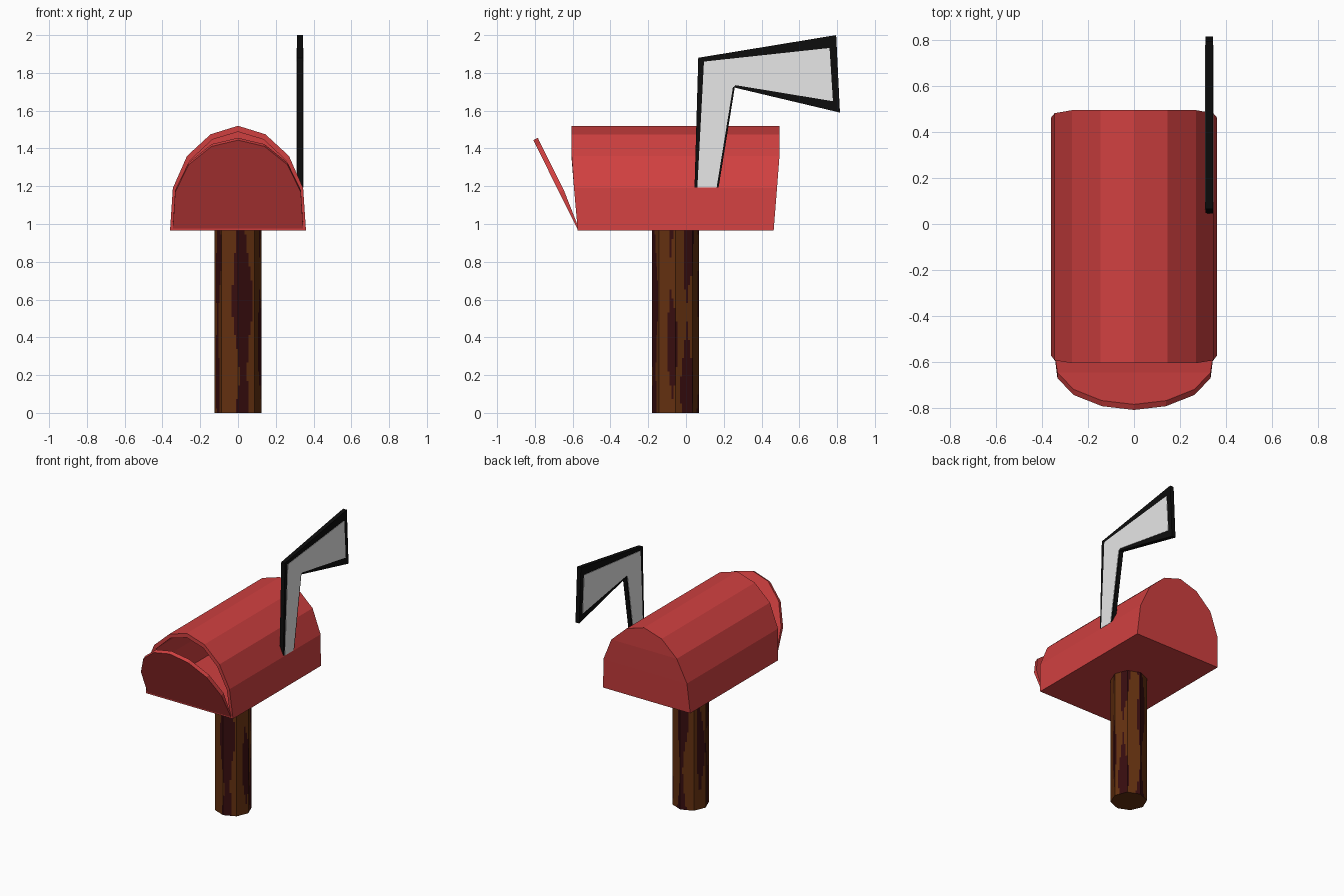
import bpy, bmesh, math
from mathutils import Vector

if "Cube" in bpy.data.objects:
    bpy.data.objects.remove(bpy.data.objects["Cube"])


def material(name, rgb):
    m = bpy.data.materials.new(name)
    m.diffuse_color = (*rgb, 1)
    m.use_nodes = True
    m.node_tree.nodes["Principled BSDF"].inputs["Base Color"].default_value = m.diffuse_color
    return m


RED = material("red_paint", (0.63, 0.051, 0.051))
BROWN = material("brown_wood", (0.125, 0.03, 0.005))
DARK = material("dark_wood", (0.038, 0.004, 0.0045))
BLACK = material("black_trim", (0.004, 0.004, 0.004))
GREY = material("light_grey", (0.8, 0.8, 0.8))


def finish(name, bm, *mats):
    bmesh.ops.recalc_face_normals(bm, faces=bm.faces)
    me = bpy.data.meshes.new(name)
    bm.to_mesh(me)
    bm.free()
    for m in mats:
        me.materials.append(m)
    ob = bpy.data.objects.new(name, me)
    bpy.context.collection.objects.link(ob)
    return ob


def arch(half):
    """Mirror a half profile (bottom corner first, apex last) into a full arch."""
    return [(-x, z) for x, z in half] + [(x, z) for x, z in half[-2::-1]]


def bridge(bm, a, b):
    for i in range(len(a)):
        j = (i + 1) % len(a)
        bm.faces.new((a[i], a[j], b[j], b[i]))


def cap(bm, loop):
    """Close an arch with level strips, so that a slightly bent end stays clean."""
    n = len(loop)
    for i in range(n // 2):
        quad = [loop[i], loop[i + 1], loop[n - 2 - i], loop[n - 1 - i]]
        bm.faces.new(list(dict.fromkeys(quad)))


# Mailbox body: hollow arched shell, open at the front, ends slanting in at the base
outer = arch([(0.36, 0.965), (0.345, 1.19), (0.27, 1.36), (0.145, 1.475), (0, 1.52)])
inner = arch([(0.337, 0.985), (0.322, 1.18), (0.252, 1.338), (0.136, 1.447), (0, 1.488)])


def front_y(z):
    return -0.573 - 0.032 * min(1, (z - 0.965) / 0.36)


def back_y(z):
    return 0.464 + 0.031 * min(1, (z - 0.965) / 0.39)


bm = bmesh.new()


def ring(profile, fy):
    return [bm.verts.new((x, fy(z), z)) for x, z in profile]


of, ob_, inf = ring(outer, front_y), ring(outer, back_y), ring(inner, front_y)
inb = ring(inner, lambda z: back_y(z) - 0.03)
bridge(bm, of, ob_)
bridge(bm, of, inf)
bridge(bm, inf, inb)
cap(bm, ob_)
cap(bm, inb)
finish("mailbox_body", bm, RED)

# Door: arched slab hinged at the lower front edge, tipped open
door = arch([(0.345, 0), (0.333, 0.215), (0.262, 0.378), (0.14, 0.487), (0, 0.524)])
up = Vector((0, -0.446, 0.895))
nrm = Vector((0, 0.895, 0.446))
hinge = Vector((0, -0.575, 0.975))
bm = bmesh.new()
loops = [[bm.verts.new(hinge + Vector((x, 0, 0)) + up * s + nrm * (t * min(1, 0.3 + s * 3.3)))
          for x, s in door] for t in (0, 0.027)]
bridge(bm, *loops)
for l in loops:
    cap(bm, l)
finish("door", bm, RED)

# Post: octagonal, with wavy vertical grain chosen by angle and height
SUB, ROWS, R, CY, H = 8, 40, 0.125, -0.055, 0.968
corners = [Vector((R * math.cos(k * math.pi / 4), R * math.sin(k * math.pi / 4), 0)) for k in range(9)]
bm = bmesh.new()
rows = []
for r in range(ROWS + 1):
    rows.append([bm.verts.new(corners[k].lerp(corners[k + 1], s / SUB) + Vector((0, CY, H * r / ROWS)))
                 for k in range(8) for s in range(SUB)])
for a, b in zip(rows, rows[1:]):
    bridge(bm, a, b)
bm.faces.new(rows[0])
bm.faces.new(rows[-1])
# centre angle and half width of each brown streak, in degrees
STREAKS = [(-122, 24), (-38, 22), (10, 13), (62, 20), (128, 20), (180, 14)]
for f in bm.faces:
    c = f.calc_center_median()
    ang = math.degrees(math.atan2(c.y - CY, c.x))
    brown = False
    for i, (mid, wid) in enumerate(STREAKS):
        m = mid + 6 * math.sin(9 * c.z + 2 * i)
        w = wid + 6 * math.sin(6 * c.z + 1.7 * i)
        d = abs((ang - m + 180) % 360 - 180)
        brown = brown or d < w
    f.material_index = 0 if brown else 1
finish("post", bm, BROWN, DARK)


# Flag: black bent arm with a thin light grey plate on both faces
def slab(name, outline, x0, x1, mat):
    bm = bmesh.new()
    a, b = [[bm.verts.new((x, y, z)) for y, z in outline] for x in (x0, x1)]
    bridge(bm, a, b)
    bm.faces.new(a)
    bm.faces.new(b)
    finish(name, bm, mat)


flag = [(0.045, 1.19), (0.065, 1.88), (0.795, 2.0), (0.815, 1.59), (0.258, 1.722), (0.172, 1.19)]
panel = [(0.06, 1.192), (0.095, 1.86), (0.76, 1.932), (0.778, 1.65), (0.262, 1.735), (0.248, 1.722), (0.162, 1.192)]
slab("flag", flag, 0.312, 0.343, BLACK)
slab("flag_panel_right", panel, 0.342, 0.346, GREY)
slab("flag_panel_left", panel, 0.309, 0.313, GREY)
